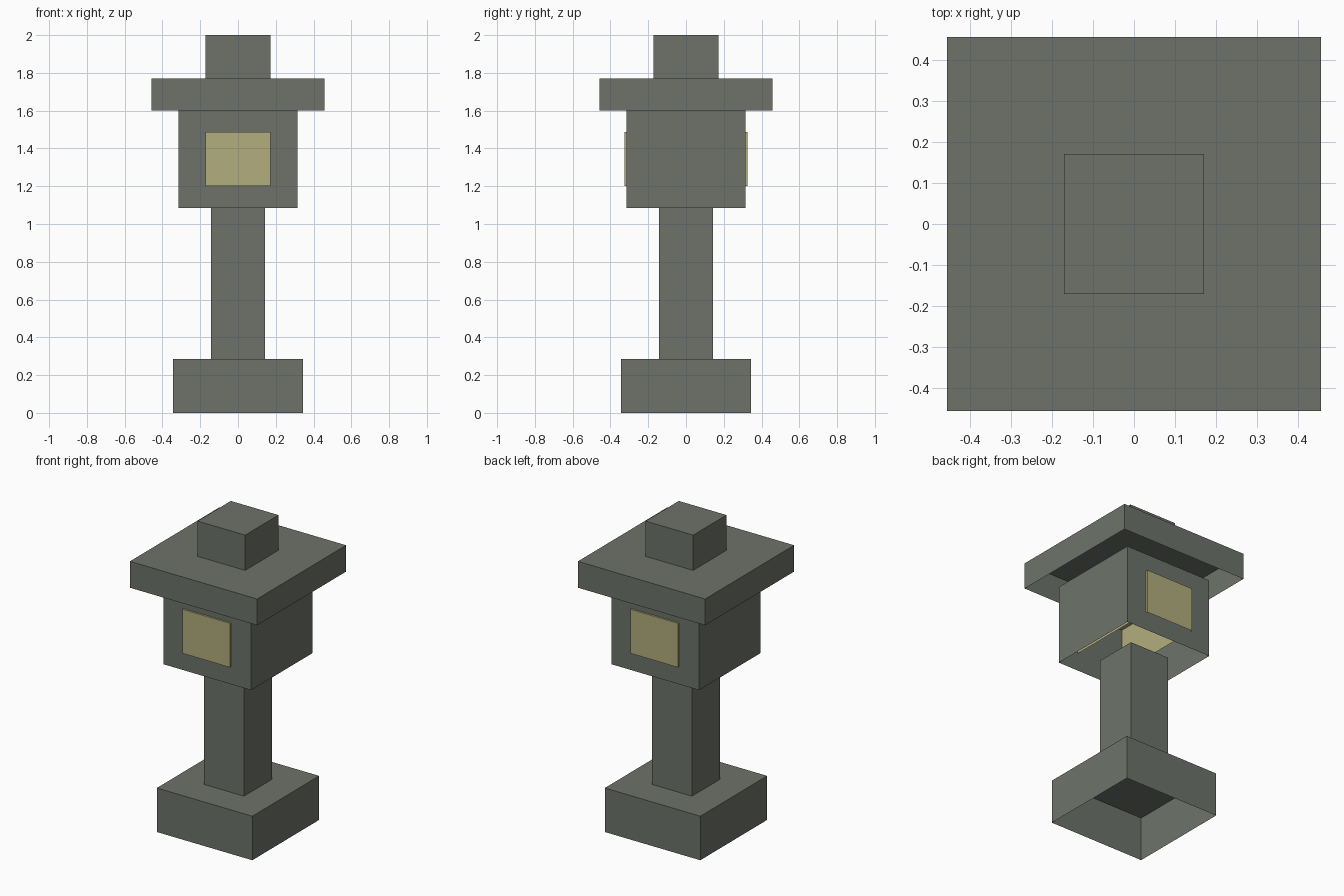
import bpy
import bmesh
from mathutils import Matrix

if "Cube" in bpy.data.objects:
    bpy.data.objects.remove(bpy.data.objects["Cube"])


def material(name, rgb):
    m = bpy.data.materials.new(name)
    m.diffuse_color = (*rgb, 1.0)
    m.use_nodes = True
    m.node_tree.nodes["Principled BSDF"].inputs["Base Color"].default_value = m.diffuse_color
    return m


stone = material("grey stone", (0.153, 0.171, 0.144))
glow = material("pale yellow glow", (0.445, 0.423, 0.209))


def block(name, half_x, half_y, z0, z1, mat):
    """Box shell centred on the z axis, open at the bottom."""
    bm = bmesh.new()
    size = Matrix.Diagonal((2 * half_x, 2 * half_y, z1 - z0, 1))
    bmesh.ops.create_cube(bm, size=1, matrix=Matrix.Translation((0, 0, (z0 + z1) / 2)) @ size)
    bm.normal_update()
    under = [f for f in bm.faces if f.normal.z < -0.9]
    bmesh.ops.delete(bm, geom=under, context='FACES_ONLY')
    mesh = bpy.data.meshes.new(name)
    bm.to_mesh(mesh)
    bm.free()
    mesh.materials.append(mat)
    obj = bpy.data.objects.new(name, mesh)
    bpy.context.collection.objects.link(obj)
    return obj


# Stacked stone parts: name, half width, bottom, top
for name, half, z0, z1 in [
    ("base", 0.343, 0.0, 0.286),
    ("post", 0.143, 0.286, 1.086),
    ("lamp_housing", 0.314, 1.086, 1.60),
    ("roof", 0.457, 1.60, 1.771),
    ("finial", 0.171, 1.771, 2.0),
]:
    block(name, half, half, z0, z1, stone)

# Glowing core running front to back, showing as a window on both sides
block("window_core", 0.171, 0.326, 1.20, 1.486, glow)
